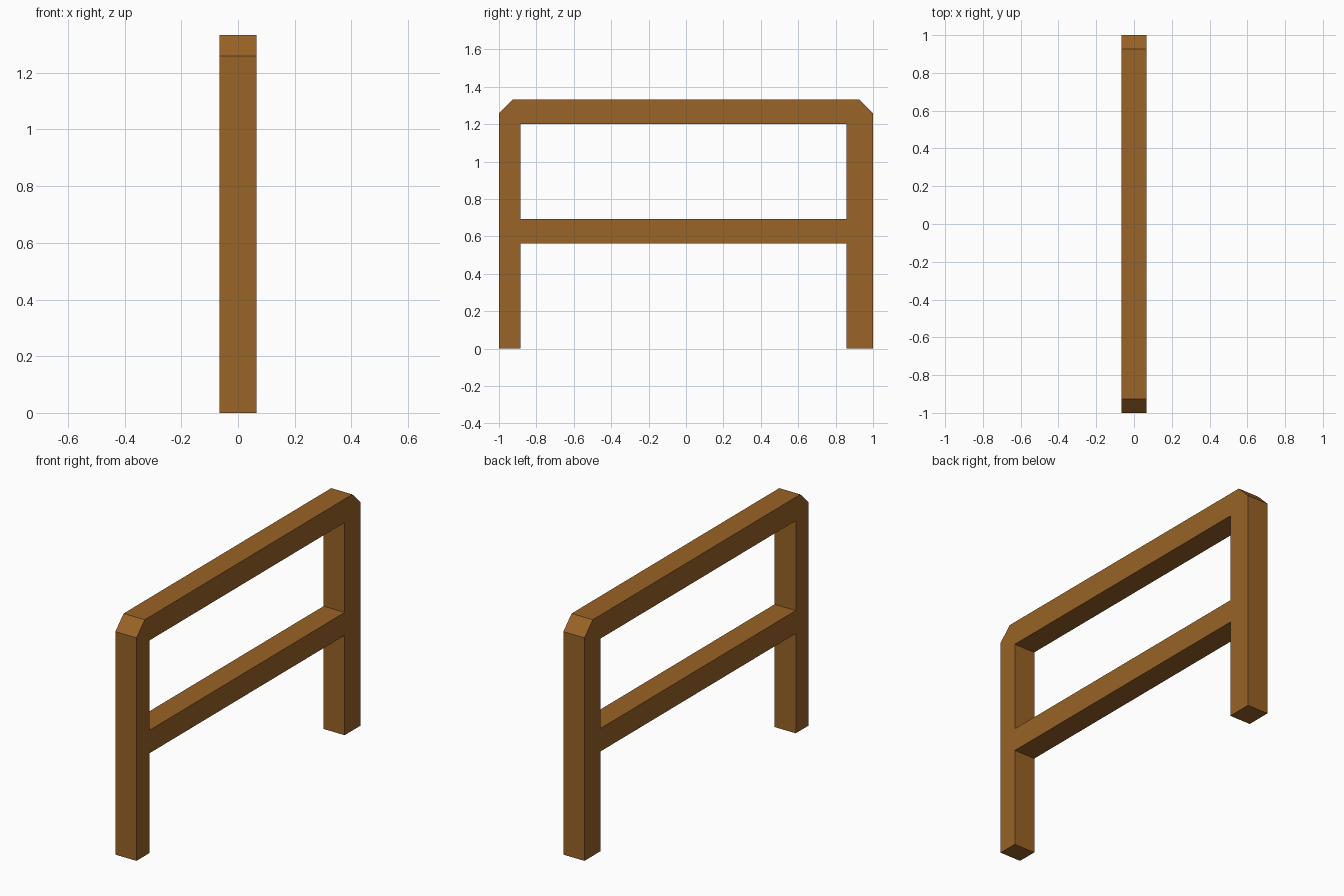
import bpy, bmesh
from mathutils import Vector

if "Cube" in bpy.data.objects:
    bpy.data.objects.remove(bpy.data.objects["Cube"])

HALF_W = 0.066          # half thickness along x
TOP = 1.333             # overall height
CH = 0.074              # corner chamfer
FRONT_IN, BACK_IN = -0.885, 0.857   # inner faces of the two posts

# Single wood colour
wood = bpy.data.materials.new("brown wood")
wood.diffuse_color = (0.319, 0.125, 0.020, 1.0)
wood.use_nodes = True
wood.node_tree.nodes["Principled BSDF"].inputs["Base Color"].default_value = wood.diffuse_color

# Side profile (y, z): outer frame with chamfered top corners and open bottom
outline = [(-1, 0), (FRONT_IN, 0), (FRONT_IN, 0.563), (BACK_IN, 0.563),
           (BACK_IN, 0), (1, 0), (1, TOP - CH), (1 - CH, TOP),
           (-1 + CH, TOP), (-1, TOP - CH)]
# Opening between the middle rail and the top rail
opening = [(FRONT_IN, 0.693), (BACK_IN, 0.693), (BACK_IN, 1.2), (FRONT_IN, 1.2)]

bm = bmesh.new()
edges = []
for loop in (outline, opening):
    vs = [bm.verts.new((-HALF_W, y, z)) for y, z in loop]
    edges += [bm.edges.new((vs[i], vs[(i + 1) % len(vs)])) for i in range(len(vs))]
bmesh.ops.triangle_fill(bm, edges=edges, use_beauty=True, normal=Vector((-1, 0, 0)))

# Extrude the profile across the thickness
ext = bmesh.ops.extrude_face_region(bm, geom=bm.faces[:], use_keep_orig=True)
bmesh.ops.translate(bm, vec=(2 * HALF_W, 0, 0),
                    verts=[g for g in ext["geom"] if isinstance(g, bmesh.types.BMVert)])
bmesh.ops.recalc_face_normals(bm, faces=bm.faces[:])

mesh = bpy.data.meshes.new("rail_frame")
bm.to_mesh(mesh)
bm.free()
mesh.materials.append(wood)
frame = bpy.data.objects.new("rail_frame", mesh)
bpy.context.collection.objects.link(frame)
